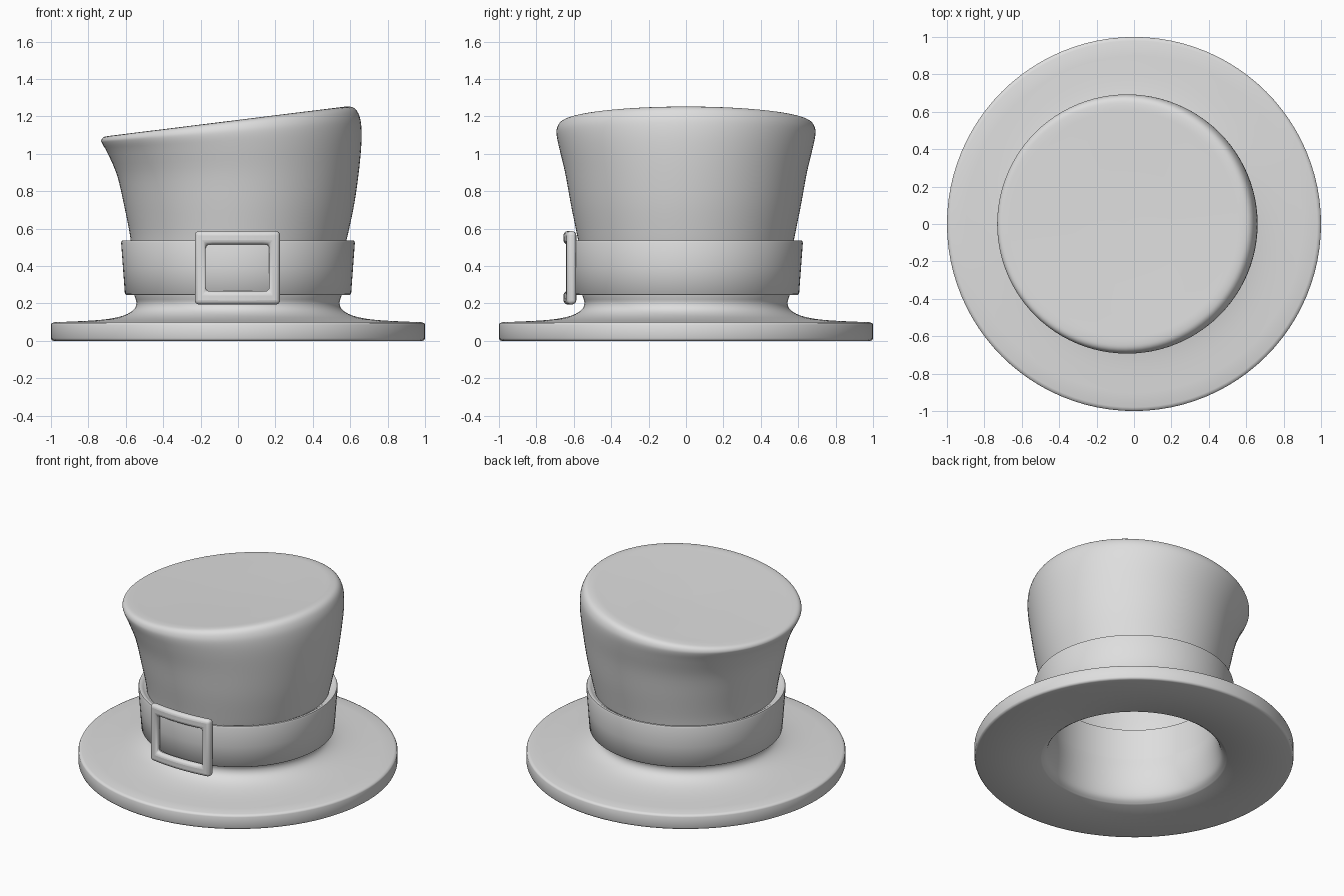
import bpy, bmesh, math
from mathutils import Vector

cube = bpy.data.objects.get("Cube")
if cube:
    bpy.data.objects.remove(cube)

felt = bpy.data.materials.new("plain grey")
felt.use_nodes = True
GREY = (0.73, 0.73, 0.73, 1)
felt.diffuse_color = GREY
felt.node_tree.nodes["Principled BSDF"].inputs["Base Color"].default_value = GREY
SEGMENTS = 96


def finish(name, bm, angle):
    bmesh.ops.recalc_face_normals(bm, faces=bm.faces)
    mesh = bpy.data.meshes.new(name)
    bm.to_mesh(mesh)
    bm.free()
    mesh.materials.append(felt)
    ob = bpy.data.objects.new(name, mesh)
    bpy.context.collection.objects.link(ob)
    bpy.ops.object.select_all(action='DESELECT')
    ob.select_set(True)
    bpy.context.view_layer.objects.active = ob
    bpy.ops.object.shade_smooth_by_angle(angle=math.radians(angle))
    return ob


def spline(points, steps=4):
    """Smooth curve through the given ring descriptions."""
    pts = [Vector(p) for p in points]
    pts = [pts[0]] + pts + [pts[-1]]
    out = []
    for a, b, c, d in zip(pts, pts[1:], pts[2:], pts[3:]):
        for i in range(steps):
            t = i / steps
            out.append(0.5 * (2 * b + (c - a) * t + (2 * a - 5 * b + 4 * c - d) * t ** 2
                              + (3 * b - a - 3 * c + d) * t ** 3))
    return out + [pts[-1]]


def level(profile):
    """Turn (radius, height) points into level rings."""
    return [(-r, z, r, z) for r, z in profile]


def loft(name, rings, closed=False, angle=50):
    """Skin rings given by their right-hand and left-hand points (x, z, x, z)."""
    bm = bmesh.new()
    loops = []
    for ax, az, bx, bz in rings:
        cx, cz, hx, hz = (ax + bx) / 2, (az + bz) / 2, (bx - ax) / 2, (bz - az) / 2
        loop = []
        for i in range(SEGMENTS):
            t = math.tau * i / SEGMENTS
            loop.append(bm.verts.new((cx + hx * math.cos(t), hx * math.sin(t),
                                      cz + hz * math.cos(t))))
        loops.append(loop)
    pairs = list(zip(loops, loops[1:]))
    if closed:
        pairs.append((loops[-1], loops[0]))
    else:
        bm.faces.new(loops[0])
        bm.faces.new(loops[-1])
    for low, high in pairs:
        for i in range(SEGMENTS):
            j = (i + 1) % SEGMENTS
            bm.faces.new((low[i], low[j], high[j], high[i]))
    return finish(name, bm, angle)


# Hat body: lining, brim, neck and slanted crown in one skin
crown = [
    (-0.57, 0.50, 0.57, 0.50), (-0.58, 0.58, 0.59, 0.58),
    (-0.608, 0.72, 0.623, 0.74), (-0.645, 0.88, 0.648, 0.92),
    (-0.695, 1.0, 0.66, 1.06), (-0.725, 1.053, 0.659, 1.15),
    (-0.731, 1.073, 0.648, 1.205), (-0.717, 1.09, 0.625, 1.242),
    (-0.68, 1.097, 0.585, 1.253), (-0.6, 1.106, 0.5, 1.242),
    (-0.32, 1.137, 0.22, 1.202)]
lining = [(a + 0.025, az - 0.025, b - 0.025, bz - 0.025) for a, az, b, bz in crown]
lining_neck = level([(0.53, 0.3), (0.522, 0.2), (0.53, 0.1), (0.55, 0.03), (0.585, 0)])
brim_edge = level([(0.985, 0), (0.996, 0.004), (1, 0.014), (1, 0.086),
                   (0.996, 0.095), (0.98, 0.1)])
neck = level([(0.9, 0.103), (0.74, 0.112), (0.63, 0.13), (0.565, 0.16),
              (0.543, 0.2), (0.555, 0.25), (0.565, 0.35)])
top_centre = [(-0.055, 1.166, -0.045, 1.168)]
lining_centre = [(-0.055, 1.141, -0.045, 1.143)]
loft("hat_body", lining_centre + spline(lining[::-1]) + spline(lining_neck)
     + brim_edge + spline(neck) + spline(crown) + top_centre)

# Band: thick ring with a soft lip that closes against the crown
loft("hat_band", level([
    (0.53, 0.245), (0.597, 0.245), (0.605, 0.252), (0.615, 0.39), (0.625, 0.525),
    (0.621, 0.536), (0.61, 0.538), (0.595, 0.53), (0.58, 0.518), (0.53, 0.51)]), closed=True)

# Buckle: gently curved rectangular frame with rounded edges
bm = bmesh.new()
corners = [(-1, -1), (1, -1), (1, 1), (-1, 1)]
frame = []
for half_w, half_h, y in ((0.228, 0.196, -0.655), (0.228, 0.196, -0.605),
                          (0.17, 0.125, -0.605), (0.17, 0.125, -0.655)):
    frame.append([bm.verts.new((sx * half_w - 0.003, y, 0.391 + sz * half_h))
                  for sx, sz in corners])
for k in range(4):
    a, b = frame[k], frame[(k + 1) % 4]
    for i in range(4):
        j = (i + 1) % 4
        bm.faces.new((a[i], a[j], b[j], b[i]))
bars = [e for e in bm.edges if abs(e.verts[0].co.x - e.verts[1].co.x) > 0.2]
bmesh.ops.subdivide_edges(bm, edges=bars, cuts=7, use_grid_fill=True)
for v in bm.verts:
    v.co.y += 0.4 * v.co.x ** 2
buckle = finish("buckle", bm, 60)
bevel = buckle.modifiers.new("rounding", 'BEVEL')
bevel.width = 0.022
bevel.segments = 4
bevel.limit_method = 'ANGLE'
